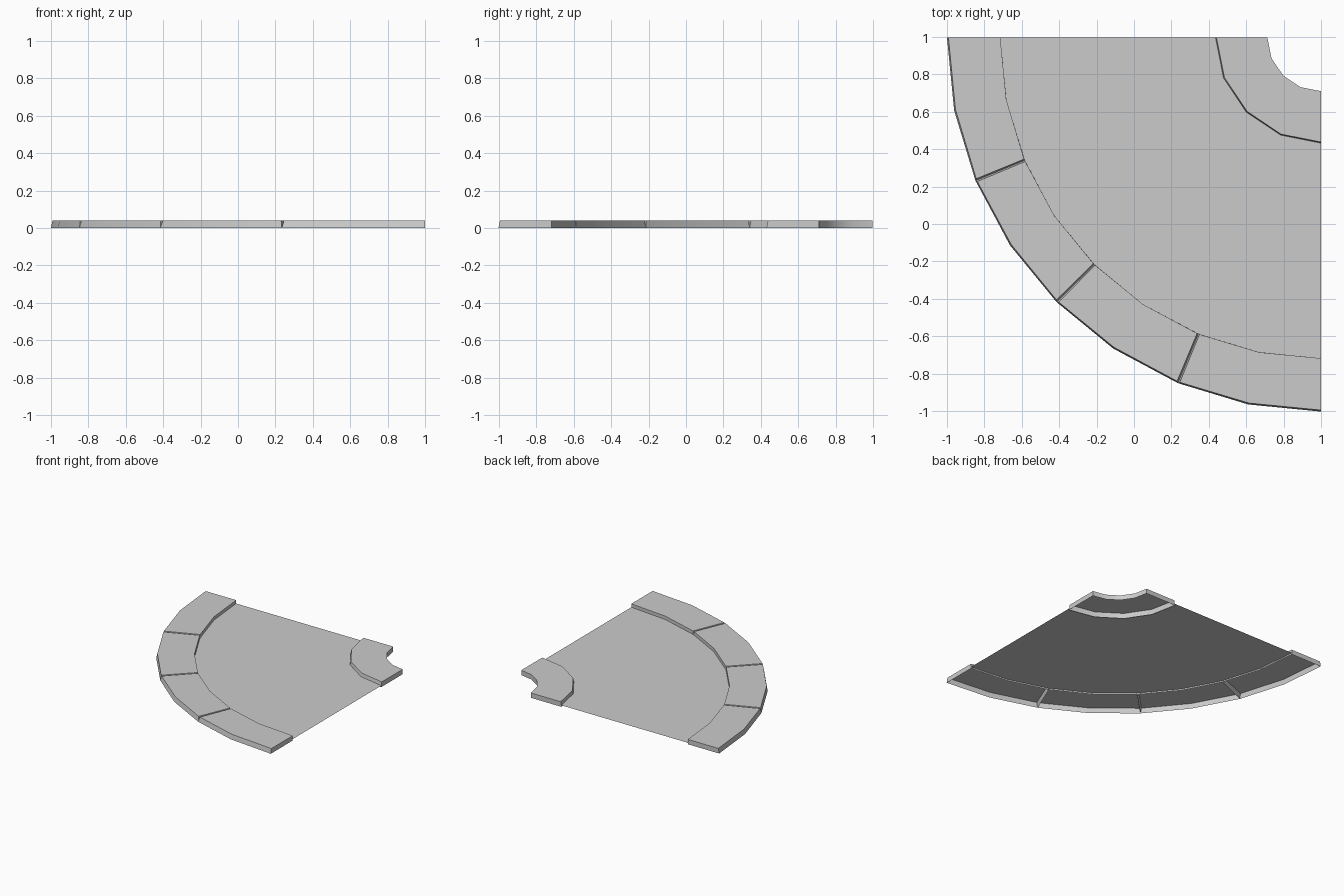
import bpy, bmesh
from math import cos, sin, radians, pi

old = bpy.data.objects.get("Cube")
if old:
    bpy.data.objects.remove(old)

CENTRE = (1.0, 0.997)      # pivot of the quarter circle
HEIGHT, FLOOR_Z = 0.04, 0.012
SLOPE = 0.008              # inward lean of outer walls and joint walls

grey = bpy.data.materials.new("plain_grey")
grey.use_nodes = True
grey.diffuse_color = (0.6, 0.6, 0.6, 1)
grey.node_tree.nodes["Principled BSDF"].inputs["Base Color"].default_value = (0.6, 0.6, 0.6, 1)


def arc(bm, radius, z, start, end, steps):
    """Row of vertices along an arc around the pivot."""
    row = []
    for i in range(steps + 1):
        a = start + (end - start) * i / steps
        row.append(bm.verts.new((CENTRE[0] + radius * cos(a), CENTRE[1] + radius * sin(a), z)))
    return row


def strip(bm, a, b):
    """Quads between two rows of vertices."""
    for i in range(len(a) - 1):
        bm.faces.new((a[i], a[i + 1], b[i + 1], b[i]))


def finish(bm, name):
    mesh = bpy.data.meshes.new(name)
    bm.to_mesh(mesh)
    bm.free()
    mesh.materials.append(grey)
    obj = bpy.data.objects.new(name, mesh)
    bpy.context.collection.objects.link(obj)
    bpy.ops.object.select_all(action='DESELECT')
    obj.select_set(True)
    bpy.context.view_layer.objects.active = obj
    bpy.ops.object.shade_smooth_by_angle(angle=radians(30))


def hollow_slab(name, inner, outer, start, end, steps, lean_start=0, lean_end=0):
    """Curved slab with an open underside and leaning outer wall."""
    bm = bmesh.new()
    top = (start + lean_start, end - lean_end, steps)
    rows = [arc(bm, inner, 0, start, end, steps),
            arc(bm, inner, HEIGHT, *top),
            arc(bm, outer - SLOPE, HEIGHT, *top),
            arc(bm, outer, 0, start, end, steps)]
    for a, b in zip(rows, rows[1:]):
        strip(bm, a, b)
    for i in (0, -1):
        bm.faces.new([row[i] for row in rows])
    bmesh.ops.recalc_face_normals(bm, faces=bm.faces)
    if sum(f.normal.z for f in bm.faces) < 0:
        bmesh.ops.reverse_faces(bm, faces=bm.faces)
    finish(bm, name)


# Outer rim: four slabs separated by narrow V joints
for k in range(4):
    lean = SLOPE / 2
    hollow_slab(f"rim_slab_{k + 1}", 1.715, 2.0, pi + k * pi / 8, pi + (k + 1) * pi / 8, 2,
                lean if k > 0 else 0, lean if k < 3 else 0)

# Small slab around the inner corner
hollow_slab("inner_slab", 0.287, 0.567, pi, 1.5 * pi, 4)

# Floor sheet between the two raised edges
bm = bmesh.new()
near = arc(bm, 0.567 - SLOPE * 0.3, FLOOR_Z, pi, 1.5 * pi, 8)
for i in range(1, 8, 2):   # keep in-between points on the slab's straight sides
    near[i].co = (near[i - 1].co + near[i + 1].co) / 2
far = arc(bm, 1.715, FLOOR_Z, pi, 1.5 * pi, 8)
strip(bm, near, far)
for f in bm.faces:
    f.normal_update()
    if f.normal.z < 0:
        f.normal_flip()
finish(bm, "floor_sheet")
